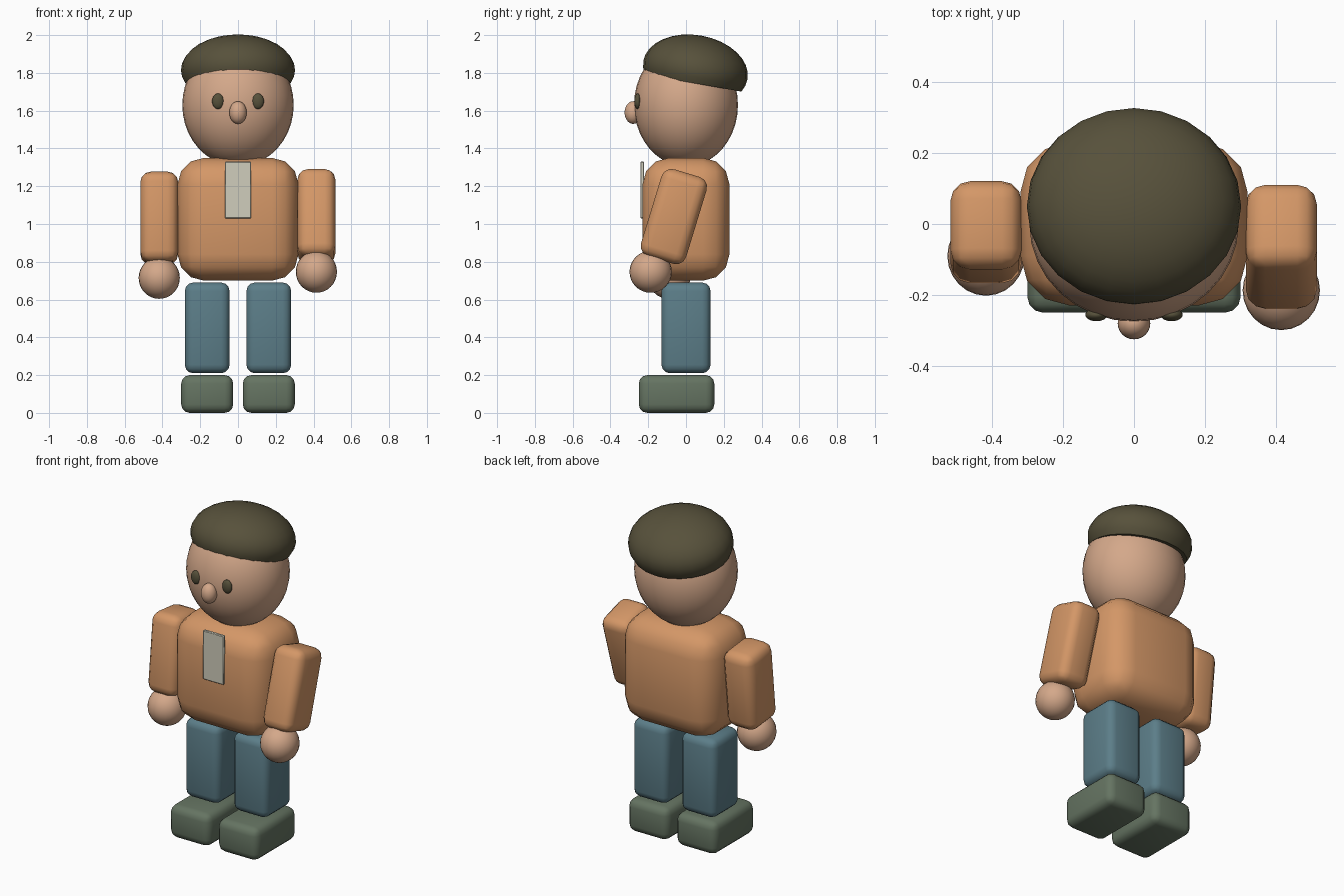
import bpy, bmesh, math
from mathutils import Matrix

if "Cube" in bpy.data.objects:
    bpy.data.objects.remove(bpy.data.objects["Cube"])


def material(name, rgb):
    """Flat colour given as 0-255 screen values, stored as linear."""
    def lin(c):
        c /= 255
        return c / 12.92 if c <= 0.04045 else ((c + 0.055) / 1.055) ** 2.4
    m = bpy.data.materials.new(name)
    m.diffuse_color = (*[lin(c) for c in rgb], 1)
    m.use_nodes = True
    m.node_tree.nodes["Principled BSDF"].inputs["Base Color"].default_value = m.diffuse_color
    return m


SKIN = material("skin", (212, 168, 138))
JUMPER = material("orange cloth", (212, 151, 103))
DENIM = material("blue cloth", (92, 126, 137))
LEATHER = material("green leather", (101, 116, 98))
OLIVE = material("dark olive", (87, 81, 59))
BONE = material("bone white", (208, 205, 188))


def finish(name, bm, loc, mat, tilt=0.0):
    """Turn a bmesh into a smooth-shaded object tilted about x (degrees)."""
    bmesh.ops.recalc_face_normals(bm, faces=bm.faces[:])
    me = bpy.data.meshes.new(name)
    bm.to_mesh(me)
    bm.free()
    me.materials.append(mat)
    ob = bpy.data.objects.new(name, me)
    ob.location = loc
    ob.rotation_euler.x = math.radians(tilt)
    bpy.context.collection.objects.link(ob)
    bpy.ops.object.select_all(action='DESELECT')
    ob.select_set(True)
    bpy.context.view_layer.objects.active = ob
    bpy.ops.object.shade_smooth_by_angle(angle=math.radians(42))
    return ob


def box(name, loc, size, bevel, mat, tilt=0.0, segments=3):
    """Rounded block."""
    bm = bmesh.new()
    bmesh.ops.create_cube(bm, size=1, matrix=Matrix.Diagonal((*size, 1)))
    bmesh.ops.bevel(bm, geom=bm.edges[:], offset=bevel, segments=segments,
                    profile=0.5, affect='EDGES', clamp_overlap=True)
    return finish(name, bm, loc, mat, tilt)


def ball(name, loc, radii, mat, tilt=0.0, cut=None, segs=24, rings=16):
    """Ellipsoid, optionally sliced flat below local height cut."""
    bm = bmesh.new()
    bmesh.ops.create_uvsphere(bm, u_segments=segs, v_segments=rings, radius=1,
                              matrix=Matrix.Diagonal((*radii, 1)))
    if cut is not None:
        bmesh.ops.bisect_plane(bm, geom=bm.verts[:] + bm.edges[:] + bm.faces[:],
                               plane_co=(0, 0, cut), plane_no=(0, 0, 1),
                               clear_inner=True)
        rim = [e for e in bm.edges if e.is_boundary]
        bmesh.ops.holes_fill(bm, edges=rim, sides=0)
    return finish(name, bm, loc, mat, tilt)


# Head, face and cap
ball("head", (0, 0, 1.63), (0.295, 0.275, 0.325), SKIN, segs=32, rings=20)
ball("nose", (0, -0.28, 1.59), (0.046, 0.045, 0.06), SKIN)
ball("cap", (0, 0.05, 1.815), (0.302, 0.28, 0.185), OLIVE, tilt=-10, cut=-0.07)

# Torso with front placket
box("torso", (0, 0, 1.025), (0.64, 0.46, 0.65), 0.14, JUMPER)
box("placket", (0, -0.232, 1.18), (0.14, 0.02, 0.30), 0.004, BONE, segments=1)

# Paired eyes, legs and shoes
for side, s in (("left", -1), ("right", 1)):
    ball(side + "_eye", (s * 0.106, -0.256, 1.65), (0.031, 0.018, 0.041), OLIVE)
    box(side + "_leg", (s * 0.163, 0, 0.45), (0.237, 0.26, 0.48), 0.045, DENIM)
    box(side + "_shoe", (s * 0.163, -0.05, 0.10), (0.275, 0.40, 0.20), 0.045, LEATHER)

# Arms swing forward by different amounts from the shoulders
SHOULDER_Z, REACH = 1.25, 0.22
for side, x, swing, hand_y, hand_z in (("left", -0.417, 6, -0.09, 0.715),
                                       ("right", 0.415, 17, -0.187, 0.747)):
    a = math.radians(swing)
    centre = (x, -REACH * math.sin(a), SHOULDER_Z - REACH * math.cos(a))
    box(side + "_arm", centre, (0.20, 0.25, 0.48), 0.055, JUMPER, tilt=-swing)
    ball(side + "_hand", (x, hand_y, hand_z), (0.109, 0.112, 0.111), SKIN)
